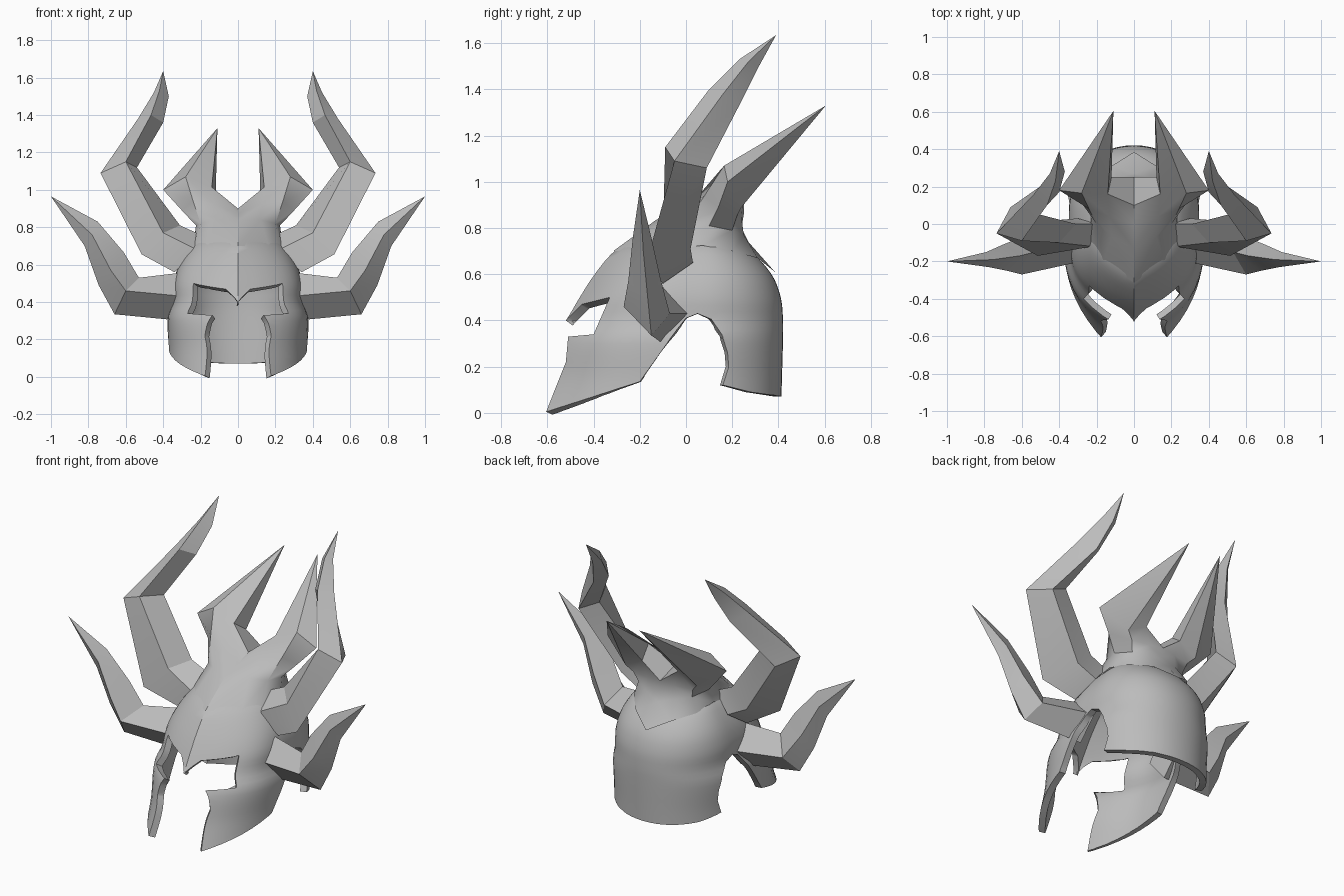
import bpy, bmesh, math

cube = bpy.data.objects.get("Cube")
if cube:
    bpy.data.objects.remove(cube)

steel = bpy.data.materials.new("grey steel")
steel.use_nodes = True
GREY = (0.5, 0.5, 0.5, 1)
steel.diffuse_color = GREY
steel.node_tree.nodes["Principled BSDF"].inputs["Base Color"].default_value = GREY


def add_object(name, bm):
    bmesh.ops.recalc_face_normals(bm, faces=bm.faces)
    mesh = bpy.data.meshes.new(name)
    bm.to_mesh(mesh)
    bm.free()
    mesh.materials.append(steel)
    obj = bpy.data.objects.new(name, mesh)
    bpy.context.collection.objects.link(obj)
    return obj


def smooth(obj, degrees):
    bpy.ops.object.select_all(action='DESELECT')
    obj.select_set(True)
    bpy.context.view_layer.objects.active = obj
    bpy.ops.object.shade_smooth_by_angle(angle=math.radians(degrees))


def apply_modifiers(obj):
    bpy.context.view_layer.update()
    graph = bpy.context.evaluated_depsgraph_get()
    mesh = bpy.data.meshes.new_from_object(obj.evaluated_get(graph))
    obj.modifiers.clear()
    obj.data = mesh


def bridge(bm, low, high, closed=True):
    n = len(low)
    for i in range(n if closed else n - 1):
        j = (i + 1) % n
        bm.faces.new((low[i], low[j], high[j], high[i]))


def spline(keys, z):
    """Smooth interpolation through rows of (z, value, value, ...)."""
    k = max(i for i in range(len(keys) - 1) if keys[i][0] <= z + 1e-9)
    a, b = keys[k], keys[k + 1]
    p, q = keys[max(k - 1, 0)], keys[min(k + 2, len(keys) - 1)]
    h = b[0] - a[0]
    t = (z - a[0]) / h
    out = []
    for c in range(1, len(a)):
        m0 = (b[c] - p[c]) / (b[0] - p[0]) * h
        m1 = (q[c] - a[c]) / (q[0] - a[0]) * h
        out.append((2*t**3 - 3*t*t + 1) * a[c] + (t**3 - 2*t*t + t) * m0
                   + (3*t*t - 2*t**3) * b[c] + (t**3 - t*t) * m1)
    return out


# Helmet shell: height, front y, back y, half width, y of widest point, front fullness
LEVELS = [(-0.06, -.78, .41, .38, 0, 3.1), (.14, -.66, .415, .375, 0, 3.3),
          (.32, -.585, .42, .375, .02, 3.8), (.40, -.52, .42, .35, .05, 4.1),
          (.50, -.46, .41, .345, .06, 4.1), (.60, -.395, .37, .315, .07, 3.7),
          (.70, -.31, .28, .25, .07, 3.3), (.74, -.24, .21, .20, .07, 3.2),
          (.77, -.15, .14, .12, .05, 3)]


def section(z, steps=14):
    front, back, width, mid, full = spline(LEVELS, z)
    half = []
    for i in range(steps + 1):
        t = 1 - i / steps
        half.append((width * (1 - t**full), mid + (front - mid) * t))
    for i in range(1, steps + 1):
        a = math.pi / 2 * i / steps
        half.append((width * max(math.cos(a), 0)**.95, mid + (back - mid) * math.sin(a)**.95))
    half[-1] = (0, back)
    return half + [(-x, y) for x, y in half[-2:0:-1]]


bm = bmesh.new()
rows = []
ROWS = 30
for r in range(ROWS + 1):
    z = LEVELS[0][0] + (LEVELS[-1][0] - LEVELS[0][0]) * r / ROWS
    rows.append([bm.verts.new((x, y, z)) for x, y in section(min(z, .7699))])
for low, high in zip(rows, rows[1:]):
    bridge(bm, low, high)
bm.faces.new(rows[0])
bm.faces.new(rows[-1])
shell = add_object("helmet_shell", bm)

# Side outline of the eye slot, cheek guards, ear arch and neck guard
OPENING = [(-1, .40), (-.52, .40), (-.45, .47), (-.33, .50), (-.40, .34), (-.51, .33),
           (-.52, .22), (-.56, .12), (-.605, .005), (-.2, .135), (-.04, .36), (0, .41),
           (.05, .43), (.11, .405), (.155, .34), (.18, .26), (.185, .2), (.16, .12),
           (.28, .09), (.42, .07), (.7, .07), (.7, -.3), (-1, -.3)]
bm = bmesh.new()
sides = [[bm.verts.new((x, y, z)) for y, z in OPENING] for x in (-.8, .8)]
bridge(bm, *sides)
for side in sides:
    bm.faces.new(side)
cutter = add_object("opening_cutter", bm)
cutter.hide_render = True
cut = shell.modifiers.new("opening", 'BOOLEAN')
cut.object = cutter
cut.operation = 'DIFFERENCE'
cut.solver = 'EXACT'
apply_modifiers(shell)
bpy.data.objects.remove(cutter)

# Drop the cut walls to leave the outer skin, then thicken it inwards
bm = bmesh.new()
bm.from_mesh(shell.data)
walls = [f for f in bm.faces if abs(f.normal.x) < 1e-4 and f.calc_center_median().z < .55]
bmesh.ops.delete(bm, geom=walls, context='FACES')
bmesh.ops.remove_doubles(bm, verts=bm.verts, dist=0.003)
bm.to_mesh(shell.data)
bm.free()
solid = shell.modifiers.new("thickness", 'SOLIDIFY')
solid.thickness = 0.038
solid.offset = -1
apply_modifiers(shell)
smooth(shell, 35)


def horn(name, rings, tip, side):
    """Four-sided tapering horn through rings of points, ending in a tip."""
    bm = bmesh.new()
    loops = [[bm.verts.new((side * x, y, z)) for x, y, z in ring] for ring in rings]
    point = bm.verts.new((side * tip[0], tip[1], tip[2]))
    bm.faces.new(loops[0])
    for low, high in zip(loops, loops[1:]):
        bridge(bm, low, high)
    last = loops[-1]
    for i in range(4):
        bm.faces.new((last[i], last[(i + 1) % 4], point))
    smooth(add_object(name, bm), 25)


# Horn rings run top/inner, front, bottom/outer, back
LOWER = [[(.28, -.10, .56), (.28, -.20, .43), (.30, -.10, .30), (.30, .02, .43)],
         [(.53, -.15, .53), (.60, -.27, .46), (.66, -.15, .335), (.60, -.07, .43)],
         [(.61, -.17, .665), (.68, -.25, .57), (.745, -.165, .49), (.70, -.11, .58)],
         [(.75, -.19, .83), (.78, -.23, .76), (.82, -.185, .70), (.79, -.15, .76)]]
UPPER = [[(.20, .00, .76), (.22, -.12, .68), (.34, -.10, .56), (.30, .03, .65)],
         [(.31, .00, .81), (.40, -.10, .77), (.515, -.17, .655), (.42, .02, .71)],
         [(.54, .06, 1.12), (.60, -.09, 1.15), (.735, -.05, 1.09), (.66, .09, 1.06)],
         [(.40, .17, 1.36), (.465, .10, 1.40), (.535, .16, 1.38), (.46, .23, 1.33)],
         [(.37, .28, 1.50), (.42, .23, 1.53), (.45, .27, 1.52), (.41, .31, 1.49)]]
for label, side in (("left", 1), ("right", -1)):
    horn(label + "_lower_horn", LOWER, (1, -.2, .965), side)
    horn(label + "_upper_horn", UPPER, (.40, .39, 1.635), side)

# Crown crest: half rows from front centre round to back centre, then mirrored
CREST = [[(0, -.315, .70), (.165, -.20, .70), (.235, -.09, .70), (.235, .07, .725),
          (.21, .20, .70), (.12, .31, .67), (0, .385, .61)],
         [(0, -.13, .835), (.12, -.07, .84), (.20, .00, .82), (.225, .10, .81),
          (.18, .20, .79), (.085, .25, .77), (0, .27, .74)],
         [(0, .00, .87), (.13, .04, .925), (.24, .08, .94), (.30, .14, .89),
          (.20, .22, .85), (.09, .24, .85), (0, .24, .80)],
         [(0, .10, .90), (.14, .16, 1.015), (.28, .165, 1.07), (.40, .18, 1.0),
          (.24, .24, .89), (.12, .25, .95), (0, .25, .86)]]
bm = bmesh.new()
levels = [[bm.verts.new(p) for p in row] for row in CREST]
for low, high in zip(levels, levels[1:]):
    bridge(bm, low, high, closed=False)
valley, inner, ridge, outer, under, inner_back, notch = levels[-1]
bm.faces.new((valley, inner, inner_back, notch))
# Swept spike growing out of the crest corner
point = bm.verts.new((.11, .605, 1.33))
spike = [inner, ridge, outer, under, inner_back]
for a, b in zip(spike, spike[1:] + spike[:1]):
    bm.faces.new((a, b, point))
half = bm.verts[:] + bm.edges[:] + bm.faces[:]
bmesh.ops.mirror(bm, geom=half, axis='X', merge_dist=0.001)
crest = add_object("crown_crest", bm)
smooth(crest, 38)
